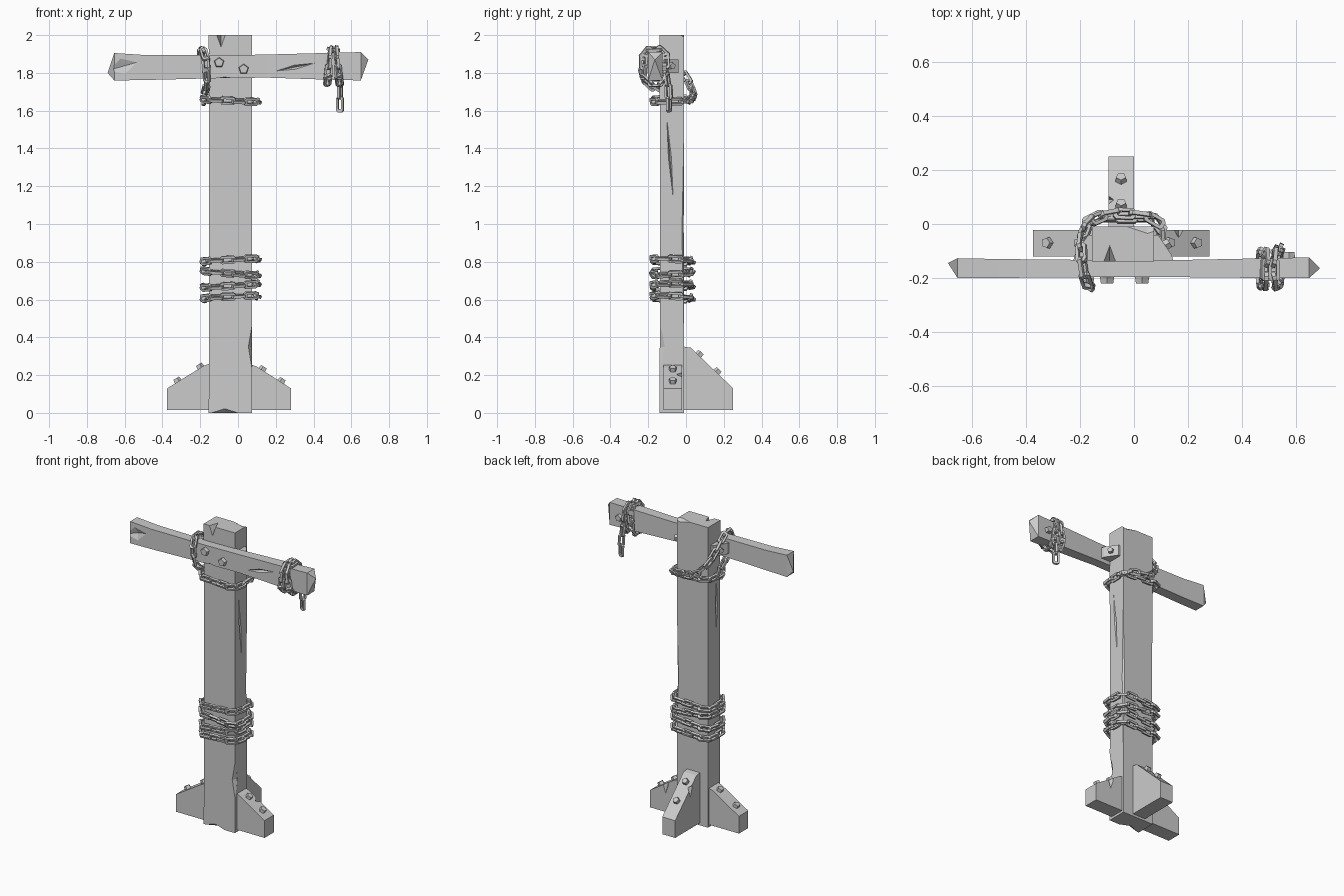
import bpy, bmesh, math, random
from mathutils import Vector, Matrix

if "Cube" in bpy.data.objects:
    bpy.data.objects.remove(bpy.data.objects["Cube"])

random.seed(4)


def finish(name, bm):
    bmesh.ops.recalc_face_normals(bm, faces=bm.faces)
    me = bpy.data.meshes.new(name)
    bm.to_mesh(me)
    bm.free()
    ob = bpy.data.objects.new(name, me)
    bpy.context.collection.objects.link(ob)
    return ob


def loft(name, rings, tips=(None, None)):
    """Skin closed rings of points; each end is a flat cap or a fan to a tip."""
    bm = bmesh.new()
    vs = [[bm.verts.new(p) for p in r] for r in rings]
    n = len(rings[0])
    for a, b in zip(vs, vs[1:]):
        for i in range(n):
            j = (i + 1) % n
            bm.faces.new((a[i], a[j], b[j], b[i]))
    for ring, tip in ((vs[0], tips[0]), (vs[-1], tips[1])):
        if tip:
            t = bm.verts.new(tip)
            for i in range(n):
                bm.faces.new((ring[i], ring[(i + 1) % n], t))
        else:
            bm.faces.new(ring)
    return finish(name, bm)


def gouge(target, centre, size, rot=(0, 0, 0)):
    """Cut a splinter-shaped chip (stretched octahedron) out of the timber."""
    bm = bmesh.new()
    ring = [bm.verts.new(p) for p in ((1, 0, 0), (0, 1, 0), (-1, 0, 0), (0, -1, 0))]
    ends = [bm.verts.new((0, 0, z)) for z in (1, -1)]
    for e in ends:
        for i in range(4):
            bm.faces.new((ring[i], ring[(i + 1) % 4], e))
    cut = finish("chip_cutter", bm)
    cut.scale, cut.location, cut.rotation_euler = size, centre, rot
    cut.hide_render = True
    cut.hide_set(True)
    m = target.modifiers.new("chip", 'BOOLEAN')
    m.operation, m.solver, m.object = 'DIFFERENCE', 'EXACT', cut


def bolt(name, pos, normal, r=0.028):
    bm = bmesh.new()
    q = Vector(normal).to_track_quat('Z', 'Y')
    bmesh.ops.create_cone(bm, cap_ends=True, segments=5, radius1=r, radius2=r * 0.8, depth=0.034,
                          matrix=Matrix.Translation(pos) @ q.to_matrix().to_4x4())
    finish(name, bm)


def add_link(bm, mat, half=0.042, w=0.021, t=0.0075):
    """One chain link: chamfered rectangular ring with a square section."""
    def outline(a, b, c):
        return [(a, b - c), (a - c, b), (-a + c, b), (-a, b - c),
                (-a, -b + c), (-a + c, -b), (a - c, -b), (a, -b + c)]
    o, i = outline(half, w, 0.010), outline(half - 2 * t, w - 1.6 * t, 0.004)
    loops = [[bm.verts.new(mat @ Vector((x, y, z))) for x, y in p]
             for p, z in ((o, -t), (o, t), (i, t), (i, -t))]
    for k in range(4):
        a, b = loops[k], loops[(k + 1) % 4]
        for s in range(8):
            u = (s + 1) % 8
            bm.faces.new((a[s], a[u], b[u], b[s]))


def chain(name, pts, closed=False, pitch=0.06):
    """Lay alternately turned links along a path."""
    pts = [Vector(p) for p in pts]
    if closed:
        pts.append(pts[0])
    lens = [(b - a).length for a, b in zip(pts, pts[1:])]
    total = sum(lens)
    n = max(2, round(total / pitch))
    if closed:
        n += n % 2

    def at(s):
        s = s % total if closed else min(max(s, 0), total)
        for a, b, d in zip(pts, pts[1:], lens):
            if s <= d:
                return a.lerp(b, s / d)
            s -= d
        return pts[-1]

    bm = bmesh.new()
    for k in range(n):
        s = (k + 0.5) * total / n
        p, d = at(s), (at(s + 0.03) - at(s - 0.03)).normalized()
        turn = math.radians(90 * (k % 2) + random.uniform(8, 32))
        m = Matrix.Translation(p) @ d.to_track_quat('X', 'Z').to_matrix().to_4x4()
        add_link(bm, m @ Matrix.Rotation(turn, 4, 'X'))
    finish(name, bm)


def post_loop(z, tilt_x=0, tilt_y=0):
    x0, x1, y0, y1, c = -0.182, 0.100, -0.170, 0.022, 0.035
    flat = [(x0 + c, y0), (x1 - c, y0), (x1, y0 + c), (x1, y1 - c),
            (x1 - c, y1), (x0 + c, y1), (x0, y1 - c), (x0, y0 + c)]
    return [(x, y, z + tilt_x * (x + 0.04) + tilt_y * (y + 0.075)) for x, y in flat]


# Upright post with chips and long cracks
def rect(z, x0, x1, y0, y1):
    return [(x0, y0, z), (x1, y0, z), (x1, y1, z), (x0, y1, z)]


post = loft("post", [rect(0, -.155, .075, -.14, -.01), rect(1, -.153, .075, -.137, -.012),
                     rect(2, -.155, .075, -.14, -.01)])
gouge(post, (.082, -.145, .35), (.04, .035, .18), (0, 0, .3))
gouge(post, (.080, -.012, .95), (.016, .014, .70))
gouge(post, (.078, -.085, 1.35), (.016, .010, .26), (.08, 0, 0))
gouge(post, (-.158, -.10, 1.45), (.012, .016, .25))
gouge(post, (-.09, -.14, 2.0), (.022, .06, .065))
gouge(post, (.05, -.005, 2.0), (.09, .03, .02))
gouge(post, (-.07, -.14, 0), (.07, .03, .022))

# Crossbeam with splintered ends
def beam_ring(x, z0, z1, y0, y1):
    return [(x, y0, z0), (x, y1, z0), (x, y1, z1), (x, y0, z1)]


beam = loft("crossbeam", [beam_ring(-.655, 1.76, 1.905, -.20, -.127),
                          beam_ring(-.50, 1.762, 1.895, -.20, -.130),
                          beam_ring(-.10, 1.772, 1.893, -.197, -.134),
                          beam_ring(.15, 1.775, 1.897, -.197, -.134),
                          beam_ring(.45, 1.765, 1.905, -.20, -.128),
                          beam_ring(.65, 1.76, 1.91, -.20, -.124)],
            ((-.69, -.145, 1.80), (.69, -.165, 1.87)))
gouge(beam, (.30, -.20, 1.83), (.012, .02, .11), (0, 1.37, 0))
gouge(beam, (-.61, -.205, 1.835), (.055, .022, .10), (0, 1.3, 0))
gouge(beam, (-.07, -.20, 1.768), (.012, .02, .08), (0, 1.57, 0))

# Braces at the foot of the post
def brace(name, profile, to_a, to_b):
    return loft(name, [[to_a(*p) for p in profile], [to_b(*p) for p in profile]])


for name, prof in (("left_brace", [(-.15, .015), (-.375, .015), (-.375, .13), (-.18, .25), (-.15, .26)]),
                   ("right_brace", [(.07, .015), (.28, .015), (.28, .13), (.10, .245), (.07, .255)])):
    b = brace(name, prof, lambda u, z: (u, -.12, z), lambda u, z: (u, -.022, z))
    if name == "right_brace":
        gouge(b, (.165, -.022, .20), (.02, .03, .06))
back = brace("back_brace", [(-.02, .015), (.25, .015), (.25, .13), (.025, .345), (-.02, .352)],
             lambda u, z: (-.095, u, z), lambda u, z: (0, u, z))
gouge(back, (-.095, .09, .285), (.02, .02, .06))

# Wedge blocks holding the beam to the post sides
for name, x, s in (("right_wedge", .07, 1), ("left_wedge", -.15, -1)):
    foot = [(x, -.135), (x + s * .075, -.135), (x + s * .07, -.115), (x + s * .02, -.04), (x, -.04)]
    loft(name, [[(u, v, z) for u, v in foot] for z in (1.80, 1.872)])
    bolt(name + "_bolt", (x + s * .048, -.078, 1.836), (s * .83, .55, 0), .022)

# Bolts
for x, z in ((-.32, .168), (-.20, .242)):
    bolt("left_brace_bolt", (x, -.07, z), (-.52, 0, .85), .024)
for x, z in ((.13, .229), (.23, .166)):
    bolt("right_brace_bolt", (x, -.07, z), (.54, 0, .84), .024)
for y, z in ((.07, .308), (.165, .217)):
    bolt("back_brace_bolt", (-.048, y, z), (0, .69, .72), .024)
for x, z in ((-.10, 1.855), (.03, 1.82)):
    bolt("beam_bolt", (x, -.203, z), (0, -1, 0), .03)
bolt("beam_end_bolt", (.575, -.12, 1.83), (0, 1, 0), .026)

# Chain wrapped around the lower post
for i, (z, tx, ty) in enumerate(((.808, .05, -.03), (.742, -.08, .04), (.675, .07, .03), (.612, .05, -.04))):
    chain("lower_chain_%d" % i, post_loop(z, tx, ty), True)

# Chain around the upper post that climbs over the beam
chain("upper_chain_loop", post_loop(1.655, -.05, .03), True)
chain("upper_chain_climb", [(.10, .0, 1.655), (.04, .035, 1.67), (-.09, .04, 1.69), (-.17, .005, 1.77),
                            (-.195, -.06, 1.86), (-.195, -.12, 1.918), (-.185, -.19, 1.922),
                            (-.172, -.227, 1.88), (-.165, -.227, 1.785), (-.165, -.19, 1.735),
                            (-.175, -.12, 1.70), (-.18, -.10, 1.64)])

# Two coils on the beam end with a hanging tail
section = [(-.195, 1.922), (-.135, 1.922), (-.107, 1.89), (-.107, 1.78),
           (-.135, 1.748), (-.195, 1.748), (-.226, 1.78), (-.226, 1.89)]
for i, x in enumerate((.482, .528)):
    chain("beam_coil_%d" % i, [(x + .1 * (z - 1.835) * (-1) ** i, y, z) for y, z in section], True)
chain("hanging_chain", [(.535, -.105, 1.80), (.54, -.092, 1.72), (.54, -.09, 1.60)], pitch=.062)
